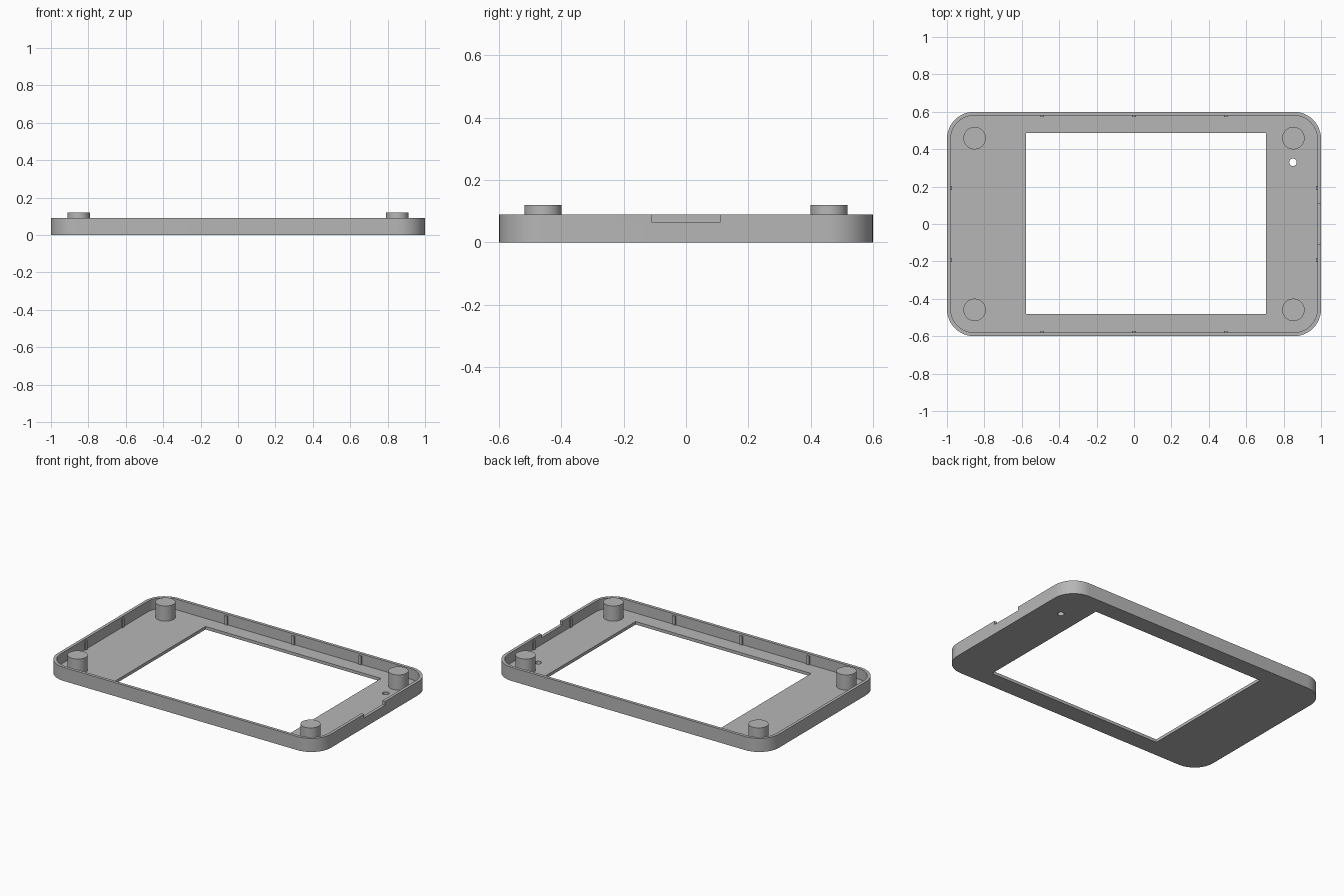
import bpy
import bmesh
from math import cos, sin, pi, radians

cube = bpy.data.objects.get("Cube")
if cube:
    bpy.data.objects.remove(cube, do_unlink=True)

HEIGHT, FLOOR, WALL = 0.09, 0.02, 0.02
HALF_X, HALF_Y, CORNER = 1.0, 0.6, 0.145

grey = bpy.data.materials.new("plain grey")
grey.use_nodes = True
grey.diffuse_color = (0.47, 0.47, 0.47, 1)
grey.node_tree.nodes["Principled BSDF"].inputs["Base Color"].default_value = grey.diffuse_color


def rounded_rect(hx, hy, r, steps=12):
    """Outline of a rounded rectangle, counter-clockwise."""
    points = []
    for i, (sx, sy) in enumerate(((1, 1), (-1, 1), (-1, -1), (1, -1))):
        for k in range(steps + 1):
            a = (i + k / steps) * pi / 2
            points.append((sx * (hx - r) + r * cos(a), sy * (hy - r) + r * sin(a)))
    return points


def circle(x, y, r, sides=48):
    return [(x + r * cos(2 * pi * k / sides), y + r * sin(2 * pi * k / sides))
            for k in range(sides)]


def rect(x0, x1, y0, y1):
    return [(x0, y0), (x1, y0), (x1, y1), (x0, y1)]


def prism(name, outline, z0, z1):
    """Solid made by raising a flat outline from z0 to z1."""
    bm = bmesh.new()
    face = bm.faces.new([bm.verts.new((x, y, z0)) for x, y in outline])
    raised = bmesh.ops.extrude_face_region(bm, geom=[face])["geom"]
    bmesh.ops.translate(bm, vec=(0, 0, z1 - z0),
                        verts=[v for v in raised if isinstance(v, bmesh.types.BMVert)])
    bmesh.ops.recalc_face_normals(bm, faces=bm.faces)
    mesh = bpy.data.meshes.new(name)
    bm.to_mesh(mesh)
    bm.free()
    mesh.materials.append(grey)
    obj = bpy.data.objects.new(name, mesh)
    bpy.context.collection.objects.link(obj)
    return obj


def activate(obj):
    bpy.ops.object.select_all(action="DESELECT")
    obj.select_set(True)
    bpy.context.view_layer.objects.active = obj


def cut(target, cutter):
    """Subtract the cutter from the target and discard the cutter."""
    cutter.hide_render = True
    mod = target.modifiers.new("cut", "BOOLEAN")
    mod.operation, mod.solver, mod.object = "DIFFERENCE", "EXACT", cutter
    activate(target)
    bpy.ops.object.modifier_apply(modifier=mod.name)
    bpy.data.objects.remove(cutter, do_unlink=True)


def smooth(obj):
    activate(obj)
    bpy.ops.object.shade_smooth_by_angle(angle=radians(30))


# Tray: rounded slab with cavity, display window, small hole and side notch
tray = prism("bezel_tray", rounded_rect(HALF_X, HALF_Y, CORNER), 0, HEIGHT)
inner_x, inner_y = HALF_X - WALL, HALF_Y - WALL
cut(tray, prism("cavity_cutter", rounded_rect(inner_x, inner_y, CORNER - WALL), FLOOR, 0.2))
cut(tray, prism("window_cutter", rect(-0.578, 0.706, -0.482, 0.486), -0.1, 0.2))
cut(tray, prism("hole_cutter", circle(0.85, 0.33, 0.02, 32), -0.1, 0.2))
cut(tray, prism("notch_cutter", rect(0.95, 1.05, -0.11, 0.11), 0.065, 0.2))
smooth(tray)

# Corner posts, rooted in the floor
for side, x in (("right", -0.852), ("left", 0.852)):
    for end, y in (("front", -0.459), ("back", 0.459)):
        smooth(prism(f"{end}_{side}_post", circle(x, y, 0.06), FLOOR / 2, 0.12))

# Small snap ribs on the inside of the walls
DEPTH, HALF_W, RIB_TOP = 0.007, 0.01, 0.078
for s, end, side in ((-1, "front", "right"), (1, "back", "left")):
    for i, x in enumerate((-0.49, 0, 0.49)):
        y0, y1 = sorted((s * (inner_y - DEPTH), s * (inner_y + DEPTH)))
        prism(f"{end}_rib_{i + 1}", rect(x - HALF_W, x + HALF_W, y0, y1), FLOOR / 2, RIB_TOP)
    for i, y in enumerate((-0.193, 0.193)):
        x0, x1 = sorted((s * (inner_x - DEPTH), s * (inner_x + DEPTH)))
        prism(f"{side}_rib_{i + 1}", rect(x0, x1, y - HALF_W, y + HALF_W), FLOOR / 2, RIB_TOP)
